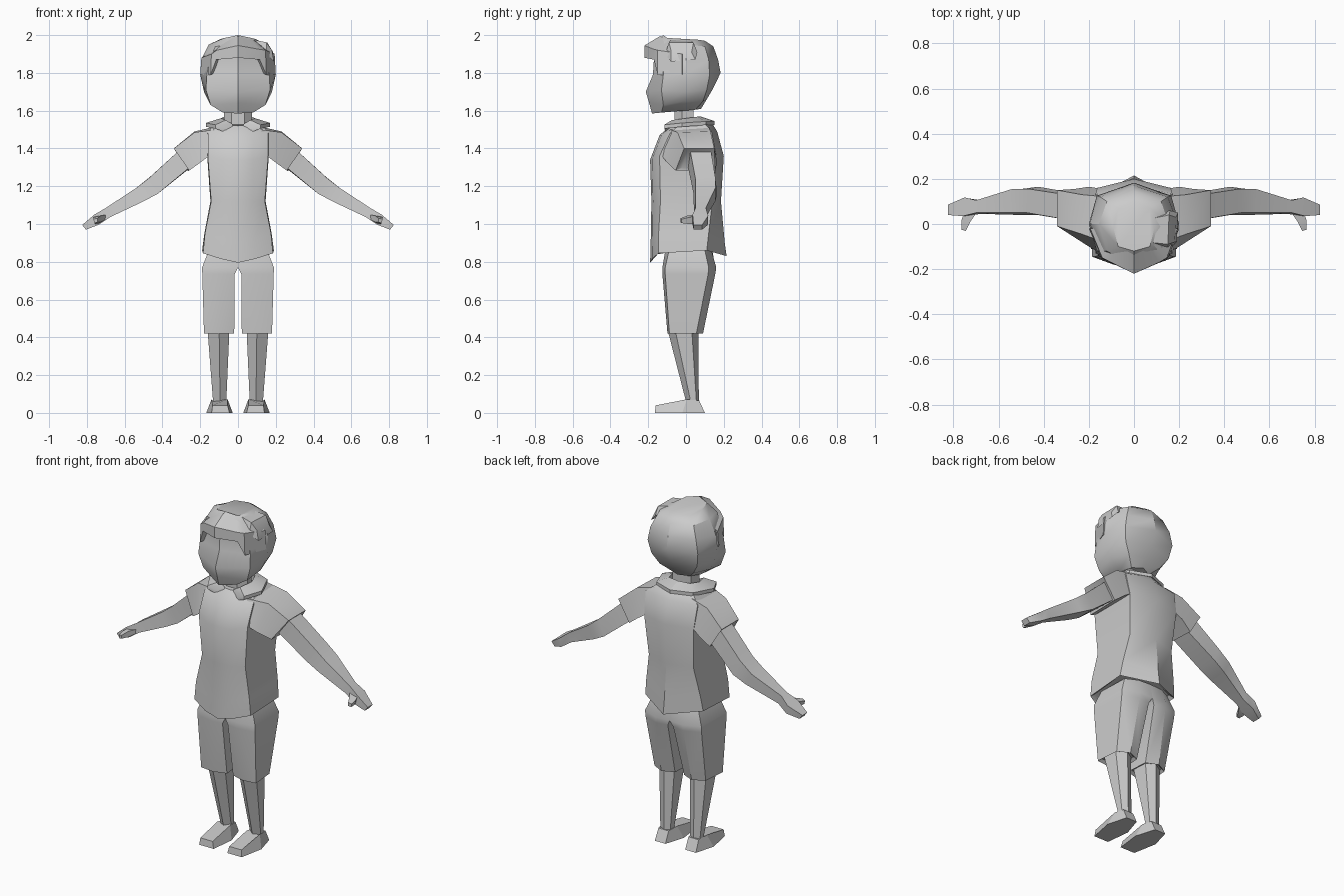
import bpy, bmesh, math

grey = bpy.data.materials.new("plain_grey")
grey.diffuse_color = (0.6, 0.6, 0.6, 1)


def loft(name, rings, mirror=False, angle=35):
    """Skin a stack of closed rings, cap both ends."""
    bm = bmesh.new()
    vs = [[bm.verts.new(p) for p in r] for r in rings]
    n = len(rings[0])
    for a, b in zip(vs, vs[1:]):
        for i in range(n):
            j = (i + 1) % n
            bm.faces.new((a[i], a[j], b[j], b[i]))
    bm.faces.new(vs[0])
    bm.faces.new(vs[-1])
    bmesh.ops.recalc_face_normals(bm, faces=bm.faces)
    me = bpy.data.meshes.new(name)
    bm.to_mesh(me)
    bm.free()
    me.materials.append(grey)
    ob = bpy.data.objects.new(name, me)
    bpy.context.collection.objects.link(ob)
    bpy.ops.object.select_all(action='DESELECT')
    ob.select_set(True)
    bpy.context.view_layer.objects.active = ob
    bpy.ops.object.shade_smooth_by_angle(angle=math.radians(angle))
    if mirror:
        ob.modifiers.new("mirror", 'MIRROR').use_clip = True
    return ob


def sym(half):
    """Complete a ring given from front centre round to back centre."""
    return half + [(-x, y, z) for x, y, z in half[-2:0:-1]]


def flat(z, pts):
    return [(x, y, z) for x, y in pts]


# head, chin to crown
loft("head", [sym(h) for h in (
    [(0, -.18, 1.585), (.08, -.13, 1.59), (.09, -.01, 1.6), (.06, .05, 1.605), (0, .08, 1.61)],
    [(0, -.195, 1.64), (.145, -.12, 1.63), (.155, -.01, 1.65), (.11, .09, 1.65), (0, .11, 1.66)],
    [(0, -.213, 1.70), (.17, -.13, 1.71), (.18, -.01, 1.70), (.15, .11, 1.71), (0, .145, 1.72)],
    [(0, -.175, 1.79), (.165, -.12, 1.79), (.2, 0, 1.79), (.165, .125, 1.79), (0, .183, 1.8)],
    [(0, -.17, 1.87), (.15, -.12, 1.87), (.195, 0, 1.87), (.15, .12, 1.87), (0, .17, 1.87)],
    [(0, -.18, 1.95), (.12, -.12, 1.94), (.155, 0, 1.95), (.12, .1, 1.94), (0, .145, 1.94)],
    [(0, -.12, 2.0), (.07, -.1, 1.985), (.09, -.02, 1.98), (.07, .07, 1.975), (0, .1, 1.97)])])

# hair fringe with hanging side locks: x, y, bottom, top
fringe = [(-.2, -.02, 1.79, 1.88), (-.145, -.15, 1.79, 1.9), (-.115, -.165, 1.87, 1.92),
          (0, -.22, 1.88, 1.945), (.115, -.17, 1.87, 1.925), (.15, -.15, 1.79, 1.92), (.2, -.02, 1.79, 1.9)]
loft("hair_fringe", [[(x * .82, y * .72, lo + .01), (x, y, lo), (x * .97, y, hi),
                      (x * .6, y * .62, hi + .05)] for x, y, lo, hi in fringe])
# swept tuft on one side of the crown
loft("hair_tuft", [[(.05, -.1, 1.95), (.05, .03, 1.95), (.06, .02, 1.978), (.06, -.08, 1.98)],
                   [(.15, -.11, 1.9), (.16, .06, 1.91), (.155, .04, 1.96), (.15, -.09, 1.962)],
                   [(.19, -.08, 1.86), (.195, .05, 1.87), (.185, .03, 1.91), (.18, -.08, 1.92)]])

# neck
neck = [(.035, -.06), (.075, -.02), (.06, .04), (-.06, .04), (-.075, -.02), (-.035, -.06)]
loft("neck", [flat(1.48, neck), flat(1.64, neck)])

# shirt body, hem to neckline
loft("shirt", [sym(h) for h in (
    [(0, -.17, .82), (.09, -.15, .84), (.165, -.13, .86), (.17, .09, .88), (0, .18, .87)],
    [(0, -.19, .795), (.09, -.18, .815), (.185, -.145, .845), (.19, .11, .86), (0, .215, .83)],
    [(0, -.187, .9), (.09, -.178, .92), (.175, -.145, .95), (.178, .12, .95), (0, .205, .9)],
    [(0, -.183, 1.12), (.08, -.175, 1.12), (.142, -.135, 1.12), (.146, .14, 1.12), (0, .185, 1.12)],
    [(0, -.19, 1.34), (.08, -.18, 1.34), (.16, -.14, 1.36), (.163, .16, 1.36), (0, .2, 1.36)],
    [(0, -.14, 1.47), (.08, -.13, 1.47), (.16, -.085, 1.48), (.17, .135, 1.49), (0, .165, 1.49)],
    [(0, -.08, 1.52), (.06, -.08, 1.525), (.13, -.03, 1.53), (.12, .1, 1.53), (0, .14, 1.53)])])

# sleeves: top front, top back, bottom back, bottom front
loft("sleeve", [
    [(.12, -.085, 1.5), (.12, .12, 1.515), (.14, .155, 1.37), (.14, -.135, 1.37)],
    [(.23, -.045, 1.485), (.23, .13, 1.49), (.2, .165, 1.33), (.2, -.1, 1.325)],
    [(.34, -.01, 1.4), (.34, .15, 1.4), (.265, .155, 1.28), (.258, -.055, 1.283)],
    [(.325, .01, 1.39), (.325, .13, 1.39), (.265, .13, 1.295), (.26, -.02, 1.3)]], True)

# arm and hand
loft("arm", [
    [(.30, .02, 1.4), (.30, .13, 1.4), (.25, .135, 1.3), (.25, .01, 1.305)],
    [(.475, .05, 1.24), (.465, .155, 1.25), (.425, .165, 1.16), (.425, .04, 1.16)],
    [(.54, .05, 1.19), (.54, .155, 1.19), (.5, .155, 1.12), (.5, .04, 1.12)],
    [(.7, .05, 1.085), (.7, .105, 1.085), (.68, .105, 1.035), (.68, .045, 1.035)],
    [(.76, .035, 1.05), (.75, .118, 1.045), (.74, .115, .995), (.74, .035, .995)],
    [(.825, .04, .995), (.825, .085, .995), (.805, .085, .97), (.805, .04, .97)]], True)
loft("thumb", [
    [(.69, .06, 1.05), (.75, .06, 1.045), (.74, .06, 1.0), (.69, .06, 1.03)],
    [(.725, .01, 1.045), (.765, .015, 1.035), (.755, .015, 1.0), (.725, .01, 1.01)],
    [(.745, -.03, 1.03), (.765, -.025, 1.025), (.76, -.025, 1.005), (.745, -.03, 1.01)]], True)

# open collar: inner x, y, outer x, y, inner z
collar = [(.03, -.085, .065, -.105, 1.53), (.065, -.075, .12, -.115, 1.55), (.09, 0, .17, -.02, 1.56),
          (.07, .06, .12, .105, 1.568), (0, .075, 0, .15, 1.57)]
loft("collar", [[(a, b, z), (c, d, z - .025), (c, d, z - .045), (a, b, z - .04)]
                for a, b, c, d, z in collar], True)

# shorts, one leg mirrored
loft("shorts", [
    flat(.86, [(0, -.10), (.08, -.11), (.155, -.09), (.15, .1), (.08, .135), (0, .14)]),
    flat(.77, [(0, -.12), (.09, -.125), (.19, -.11), (.185, .12), (.09, .16), (0, .155)]),
    flat(.735, [(.018, -.12), (.09, -.125), (.189, -.11), (.184, .117), (.09, .155), (.018, .145)]),
    flat(.42, [(.02, -.075), (.1, -.098), (.18, -.088), (.168, .055), (.1, .09), (.03, .06)]),
    flat(.435, [(.035, -.065), (.1, -.085), (.165, -.075), (.155, .045), (.1, .075), (.045, .05)])], True)

# lower legs
loft("leg", [
    flat(.45, [(.045, -.06), (.1, -.1), (.162, -.06), (.155, .03), (.1, .065), (.05, .035)]),
    flat(.06, [(.062, .025), (.095, .0), (.132, .025), (.13, .055), (.097, .068), (.065, .055)])], True, 25)

# shoes
loft("shoe", [
    flat(0, [(.045, -.165), (.14, -.165), (.168, -.02), (.135, .1), (.065, .1), (.028, -.02)]),
    [(.055, -.16, .04), (.135, -.16, .04), (.14, .005, .072), (.132, .07, .065), (.065, .07, .065),
     (.055, .005, .072)]], True, 20)
